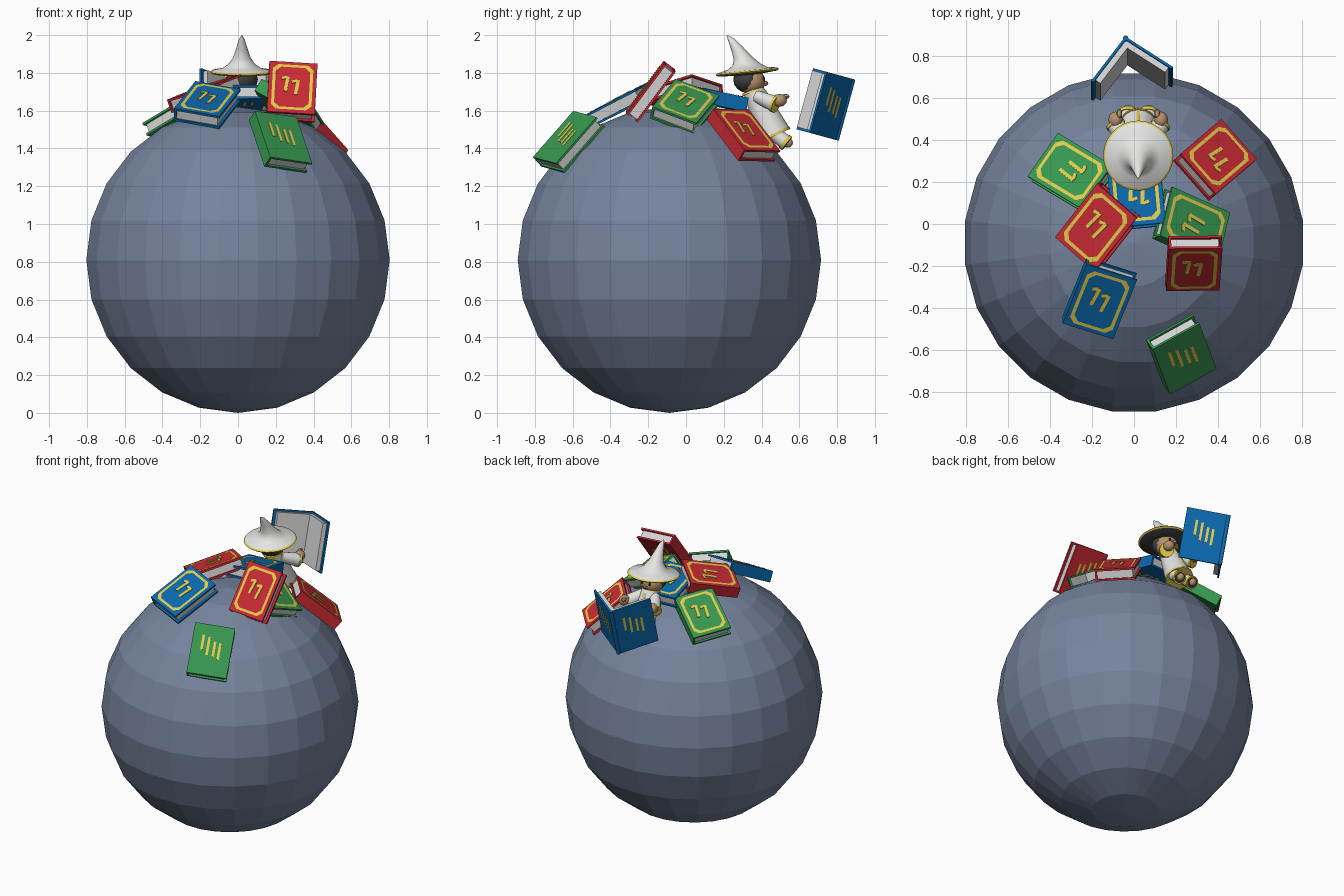
import bpy, bmesh, math
from mathutils import Matrix, Vector

if "Cube" in bpy.data.objects:
    bpy.data.objects.remove(bpy.data.objects["Cube"])

COLOURS = {
    "slate": (0.18, 0.23, 0.34), "red": (0.58, 0.023, 0.034), "green": (0.038, 0.31, 0.08),
    "blue": (0.003, 0.14, 0.41), "gold": (0.77, 0.60, 0.07), "paper": (0.66, 0.66, 0.66),
    "white_cloth": (0.78, 0.78, 0.77), "skin": (0.48, 0.29, 0.16), "charcoal": (0.05, 0.05, 0.05),
}
NAMES = list(COLOURS)
for n, c in COLOURS.items():
    bpy.data.materials.new(n).diffuse_color = (*c, 1)


def finish(name, bm, smooth=False):
    me = bpy.data.meshes.new(name)
    bm.to_mesh(me)
    bm.free()
    for n in NAMES:
        me.materials.append(bpy.data.materials[n])
    ob = bpy.data.objects.new(name, me)
    bpy.context.collection.objects.link(ob)
    if smooth:
        bpy.ops.object.select_all(action='DESELECT')
        ob.select_set(True)
        bpy.context.view_layer.objects.active = ob
        bpy.ops.object.shade_smooth_by_angle(angle=math.radians(40))
    return ob


def paint(verts, colour):
    for f in {f for v in verts for f in v.link_faces}:
        f.material_index = NAMES.index(colour)


def box(bm, centre, size, colour, rot=0):
    m = Matrix.Translation(centre) @ Matrix.Rotation(rot, 4, 'Z') @ Matrix.Diagonal((*size, 1))
    paint(bmesh.ops.create_cube(bm, size=1, matrix=m)["verts"], colour)


def ball(bm, centre, size, colour, seg=16):
    m = Matrix.Translation(centre) @ Matrix.Diagonal((*size, 1))
    paint(bmesh.ops.create_uvsphere(bm, u_segments=seg, v_segments=seg // 2, radius=1, matrix=m)["verts"], colour)


def tube(bm, a, b, r1, r2, colour):
    a, b = Vector(a), Vector(b)
    m = Matrix.Translation((a + b) / 2) @ (b - a).to_track_quat('Z', 'Y').to_matrix().to_4x4()
    paint(bmesh.ops.create_cone(bm, cap_ends=True, segments=16, radius1=r1, radius2=r2,
                                depth=(b - a).length, matrix=m)["verts"], colour)


def frame_matrix(centre, u, v):
    u, v = Vector(u), Vector(v).normalized()
    u = (u - v * u.dot(v)).normalized()
    return Matrix.Translation(centre) @ Matrix((u, v, u.cross(v))).transposed().to_4x4()


# ---- books ----
W, L, T, C = 0.255, 0.335, 0.075, 0.012


def gold_bars(bm, z):
    for x, y, l in ((-0.06, 0.045, 0.10), (-0.022, 0.025, 0.12), (0.018, 0.01, 0.10), (0.052, 0.0, 0.11)):
        box(bm, (x, y, z), (0.016, l, 0.004), "gold")


def gold_border(bm, z):
    def ring(inset):
        w, h, c = W / 2 - inset, L / 2 - inset, 0.028
        return [bm.verts.new((x, y, z)) for x, y in (
            (w, -h + c), (w, h - c), (w - c, h), (-w + c, h),
            (-w, h - c), (-w, -h + c), (-w + c, -h), (w - c, -h))]
    o, i = ring(0.02), ring(0.036)
    for k in range(8):
        j = (k + 1) % 8
        bm.faces.new((o[k], o[j], i[j], i[k])).material_index = NAMES.index("gold")
    # two short marks in the middle
    for x, y in ((-0.03, 0.02), (0.025, 0.0)):
        box(bm, (x, y, z - 0.001), (0.018, 0.095, 0.004), "gold", -0.12)
        box(bm, (x - 0.014, y + 0.04, z - 0.001), (0.03, 0.016, 0.004), "gold", 0.3)


def closed_book(name, colour, centre, u, v, bordered=True):
    bm = bmesh.new()
    for s in (-1, 1):
        box(bm, (0, 0, s * (T - C) / 2), (W, L, C), colour)
    box(bm, (-W / 2 + C / 2, 0, 0), (C, L, T - 0.002), colour)
    box(bm, (-0.004, 0, 0), (W - 0.022, L - 0.024, T - 2 * C), "paper")
    if bordered:
        gold_border(bm, T / 2 + 0.003)
        gold_bars(bm, -T / 2)
    else:
        gold_bars(bm, T / 2)
    bm.transform(frame_matrix(centre, u, v))
    finish(name, bm)


closed_book("green_book_front", "green", (0.225, -0.62, 1.435), (0.23, 0.12, -0.04), (-0.08, 0.21, 0.24), False)
closed_book("red_book_upright", "red", (0.285, -0.187, 1.70), (0.26, 0, -0.02), (0.015, 0.21, 0.28))
closed_book("blue_book_left", "blue", (-0.163, -0.353, 1.63), (0.24, -0.09, -0.05), (0.125, 0.31, 0.16))
closed_book("red_book_left", "red", (-0.17, -0.015, 1.69), (0.2, -0.14, 0.06), (0.2, 0.256, 0.08))
closed_book("green_book_left", "green", (-0.295, 0.24, 1.56), (-0.138, -0.21, 0.04), (0.25, -0.15, 0.15))
closed_book("red_book_right", "red", (0.385, 0.305, 1.47), (-0.176, 0.19, 0), (-0.195, -0.167, 0.22))
closed_book("green_book_right", "green", (0.272, -0.007, 1.62), (0.08, 0.22, -0.1), (-0.28, 0.125, 0.15))
closed_book("blue_book_seat", "blue", (0.01, 0.15, 1.665), (-0.25, -0.03, 0), (0.03, -0.33, 0.07))

# ---- open book held by the reader ----
spine = Vector((-0.04, 0.84, 1.605))
up = Vector((0, 0.09, 0.33))
for name, u, side in (("left", (-0.165, -0.215, 0.06), 1), ("right", (-0.22, 0.14, -0.04), -1)):
    bm = bmesh.new()
    box(bm, (0, 0, 0), (0.27, L, C), "blue")
    box(bm, (-side * 0.006, 0, -0.02), (0.245, L - 0.024, 0.028), "paper")
    gold_bars(bm, C / 2)
    bm.transform(frame_matrix(spine + Vector(u).normalized() * 0.132 * side, u, up))
    finish("open_book_half_" + name, bm)
bm = bmesh.new()
tube(bm, spine - up * 0.488, spine + up * 0.488, 0.013, 0.013, "blue")
finish("open_book_spine", bm)

# ---- faceted ball ----
bm = bmesh.new()
m = Matrix.Translation((0, -0.088, 0.81)) @ Matrix.Rotation(math.radians(7.5), 4, 'Z')
paint(bmesh.ops.create_uvsphere(bm, u_segments=24, v_segments=12, radius=0.81, matrix=m)["verts"], "slate")
finish("ball", bm)

# ---- pointed hat: lofted rings (y, z, radius, tilt, colour of the band above) ----
RINGS = [(0.33, 1.79, 0.07, 0.10, "charcoal"), (0.325, 1.797, 0.158, 0.10, "gold"),
         (0.325, 1.805, 0.167, 0.10, "gold"), (0.325, 1.813, 0.158, 0.10, "white_cloth"),
         (0.325, 1.824, 0.105, 0.08, "white_cloth"), (0.318, 1.845, 0.072, 0.1, "white_cloth"),
         (0.300, 1.88, 0.047, 0.2, "white_cloth"), (0.270, 1.93, 0.030, 0.3, "white_cloth"),
         (0.240, 1.975, 0.016, 0.4, "white_cloth"), (0.217, 1.998, 0.003, 0.4, "white_cloth")]
bm = bmesh.new()
loops = []
for y, z, r, tilt, _ in RINGS:
    loops.append([bm.verts.new((0.02 + r * math.cos(a), y + r * math.sin(a), z + tilt * r * math.sin(a)))
                  for a in (2 * math.pi * k / 28 for k in range(28))])
for lo, hi, ring in zip(loops, loops[1:], RINGS):
    for k in range(28):
        j = (k + 1) % 28
        bm.faces.new((lo[k], lo[j], hi[j], hi[k])).material_index = NAMES.index(ring[4])
bm.faces.new(loops[0][::-1]).material_index = NAMES.index("charcoal")
bm.faces.new(loops[-1]).material_index = NAMES.index("white_cloth")
finish("hat", bm, True)

# ---- reader: head, robe, arms and legs, facing the back ----
bm = bmesh.new()
ball(bm, (0.02, 0.345, 1.755), (0.078, 0.075, 0.07), "skin")
ball(bm, (0.02, 0.322, 1.765), (0.085, 0.072, 0.07), "charcoal")
ball(bm, (0.02, 0.42, 1.745), (0.014, 0.016, 0.014), "skin", 8)
for s in (-1, 1):
    ball(bm, (0.02 + s * 0.028, 0.411, 1.768), (0.008, 0.008, 0.011), "charcoal", 8)
finish("head", bm, True)

bm = bmesh.new()
tube(bm, (0.02, 0.465, 1.475), (0.02, 0.355, 1.71), 0.088, 0.055, "white_cloth")
tube(bm, (0.02, 0.470, 1.466), (0.02, 0.464, 1.479), 0.091, 0.091, "gold")
tube(bm, (0.02, 0.357, 1.700), (0.02, 0.352, 1.712), 0.062, 0.058, "gold")
tube(bm, (0.02, 0.530, 1.515), (0.02, 0.415, 1.70), 0.012, 0.012, "gold")
finish("robe", bm, True)

for s, side in ((-1, "left"), (1, "right")):
    bm = bmesh.new()
    tube(bm, (0.02 + s * 0.045, 0.375, 1.675), (0.02 + s * 0.105, 0.47, 1.635), 0.032, 0.044, "white_cloth")
    tube(bm, (0.02 + s * 0.104, 0.466, 1.637), (0.02 + s * 0.110, 0.478, 1.632), 0.047, 0.047, "gold")
    ball(bm, (0.02 + s * 0.108, 0.495, 1.655), (0.034, 0.04, 0.034), "skin", 12)
    ball(bm, (0.02 + s * 0.09, 0.525, 1.675), (0.014, 0.024, 0.014), "skin", 8)
    finish("arm_" + side, bm, True)
    bm = bmesh.new()
    hip, ankle = Vector((0.02 + s * 0.042, 0.43, 1.51)), Vector((0.02 + s * 0.05, 0.53, 1.43))
    tube(bm, hip, ankle, 0.036, 0.040, "white_cloth")
    tube(bm, ankle.lerp(hip, 0.1), ankle.lerp(hip, -0.05), 0.044, 0.044, "gold")
    tube(bm, ankle.lerp(hip, -0.04), ankle.lerp(hip, -0.07), 0.036, 0.036, "charcoal")
    ball(bm, ankle + Vector((0, 0.008, 0.0)), (0.026, 0.028, 0.026), "skin", 12)
    finish("leg_" + side, bm, True)

for m in bpy.data.materials:
    if m.users and not m.is_grease_pencil:
        m.use_nodes = True
        m.node_tree.nodes["Principled BSDF"].inputs["Base Color"].default_value = m.diffuse_color
